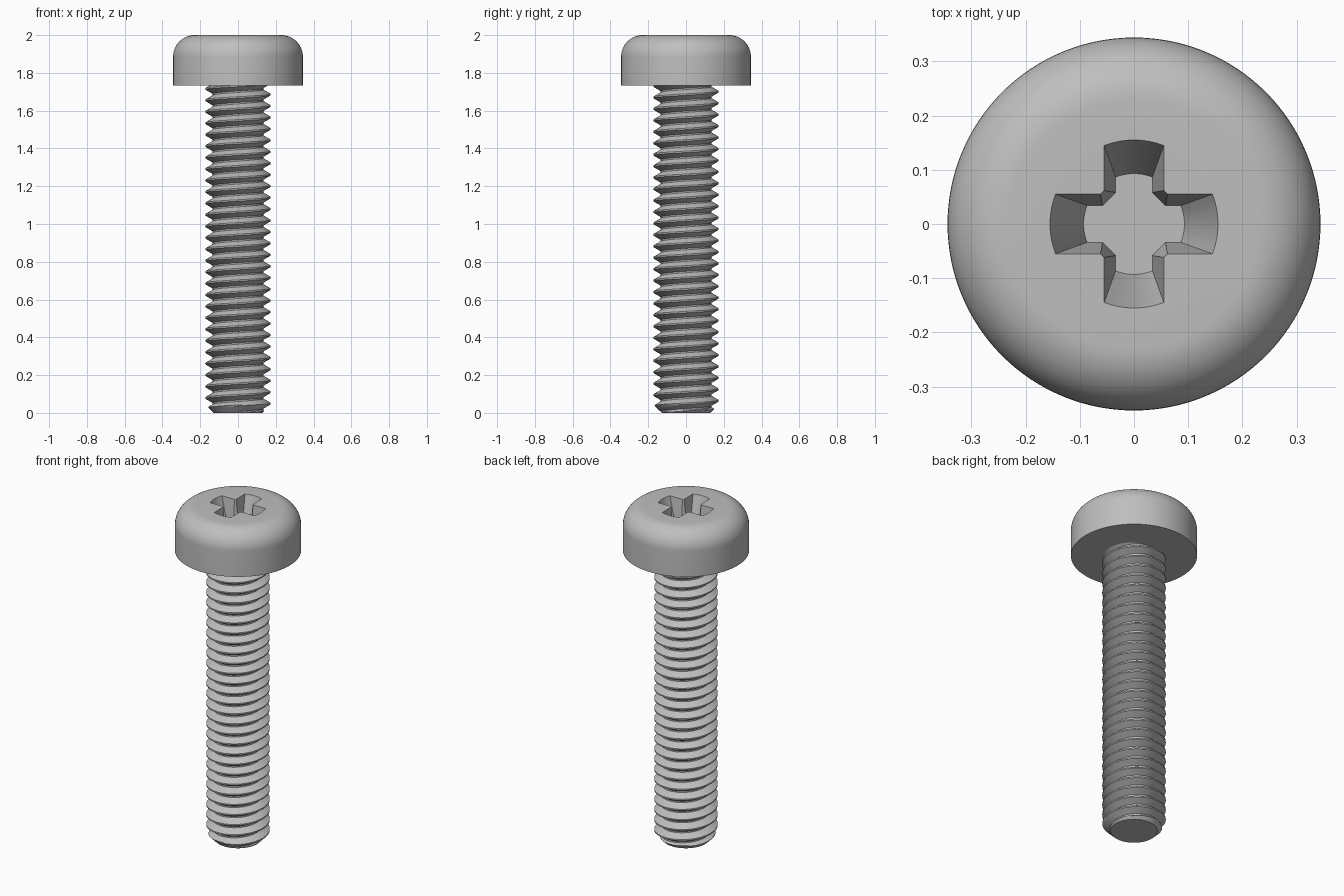
import bpy, bmesh, math

cube = bpy.data.objects.get("Cube")
if cube:
    bpy.data.objects.remove(cube, do_unlink=True)

steel = bpy.data.materials.new("grey steel")
steel.use_nodes = True
GREY = (0.52, 0.52, 0.52, 1)
steel.diffuse_color = GREY
steel.node_tree.nodes["Principled BSDF"].inputs["Base Color"].default_value = GREY

HEAD_R, HEAD_Z, TOP, ROUND = 0.344, 1.732, 2.0, 0.115
CREST, ROOT, PITCH = 0.173, 0.134, 0.0606
TIP = 0.128


def make_object(name, bm):
    bmesh.ops.recalc_face_normals(bm, faces=bm.faces)
    mesh = bpy.data.meshes.new(name)
    bm.to_mesh(mesh)
    bm.free()
    mesh.materials.append(steel)
    obj = bpy.data.objects.new(name, mesh)
    bpy.context.collection.objects.link(obj)
    return obj


def select_only(obj):
    bpy.ops.object.select_all(action='DESELECT')
    obj.select_set(True)
    bpy.context.view_layer.objects.active = obj


def loft(name, loops):
    """Skin closed loops of points and cap both ends."""
    bm = bmesh.new()
    rings = [[bm.verts.new(p) for p in loop] for loop in loops]
    n = len(rings[0])
    for a, b in zip(rings, rings[1:]):
        for i in range(n):
            j = (i + 1) % n
            bm.faces.new((a[i], a[j], b[j], b[i]))
    bm.faces.new(rings[0])
    bm.faces.new(rings[-1])
    return make_object(name, bm)


def circle(r, z, n=128):
    return [(r * math.cos(math.tau * i / n), r * math.sin(math.tau * i / n), z)
            for i in range(n)]


def cross(z, tip_r, half, corner):
    """Cross outline with arced arm ends and chamfered inner corners."""
    spread = math.asin(half / tip_r)
    arm = [(tip_r * math.cos(spread * s / 4), tip_r * math.sin(spread * s / 4))
           for s in range(-4, 5)]
    arm += [(half + corner, half), (half, half + corner)]
    pts = []
    for q in range(4):
        c, s = round(math.cos(q * math.pi / 2)), round(math.sin(q * math.pi / 2))
        pts += [(x * c - y * s, x * s + y * c, z) for x, y in arm]
    return pts


# Rounded head
rings = [circle(HEAD_R, HEAD_Z)]
for i in range(13):
    a = math.pi / 2 * i / 12
    rings.append(circle(HEAD_R - ROUND + ROUND * math.cos(a),
                        TOP - ROUND + ROUND * math.sin(a)))
head = loft("screw_head", rings)

# Tapered cross recess, extended slightly above the head for a clean cut
DEPTH, OVER = 0.2, 0.02
k = OVER / DEPTH
cutter = loft("recess_cutter", [
    cross(TOP - DEPTH, 0.093, 0.034, 0.024),
    cross(TOP + OVER, 0.155 + 0.062 * k, 0.055 + 0.021 * k, 0.005)])
cutter.hide_render = True
cut = head.modifiers.new("recess", 'BOOLEAN')
cut.operation = 'DIFFERENCE'
cut.solver = 'EXACT'
cut.object = cutter
select_only(head)
bpy.ops.object.modifier_apply(modifier=cut.name)
bpy.data.objects.remove(cutter, do_unlink=True)

# Threaded shank: a helical strip whose edges join one turn later
STEPS, TURNS = 64, 32
FLANK = 5
section = []
for i in range(FLANK + 1):
    f = i / FLANK
    section.append((-0.4375 + 0.375 * f, ROOT + (CREST - ROOT) * f))
section += [(-u, r) for u, r in reversed(section)]

bm = bmesh.new()
strip = []
start = 0.049 - 2 * PITCH
for i in range(STEPS * TURNS + 1):
    a = math.tau * i / STEPS
    row = []
    for u, r in section:
        z = start + PITCH * (i / STEPS + u)
        r = min(r, TIP + max(z, -0.02))
        row.append(bm.verts.new((r * math.cos(a), r * math.sin(a), z)))
    strip.append(row)
for i in range(STEPS * TURNS):
    a, b = strip[i], strip[i + 1]
    for m in range(len(section) - 1):
        bm.faces.new((a[m], b[m], b[m + 1], a[m + 1]))
    if i + STEPS + 1 < len(strip):
        c, d = strip[i + STEPS], strip[i + STEPS + 1]
        bm.faces.new((a[-1], b[-1], d[0], c[0]))

# Trim both ends flat and close the tip
for z, up in ((0, -1), (HEAD_Z + 0.005, 1)):
    bmesh.ops.bisect_plane(bm, geom=bm.verts[:] + bm.edges[:] + bm.faces[:],
                           plane_co=(0, 0, z), plane_no=(0, 0, up), clear_outer=True)
bmesh.ops.remove_doubles(bm, verts=bm.verts, dist=0.00005)
rim = [e for e in bm.edges if e.is_boundary and e.verts[0].co.z < 0.01]
bmesh.ops.holes_fill(bm, edges=rim, sides=0)
shank = make_object("threaded_shank", bm)

for obj in (head, shank):
    select_only(obj)
    bpy.ops.object.shade_smooth_by_angle(angle=math.radians(30))
